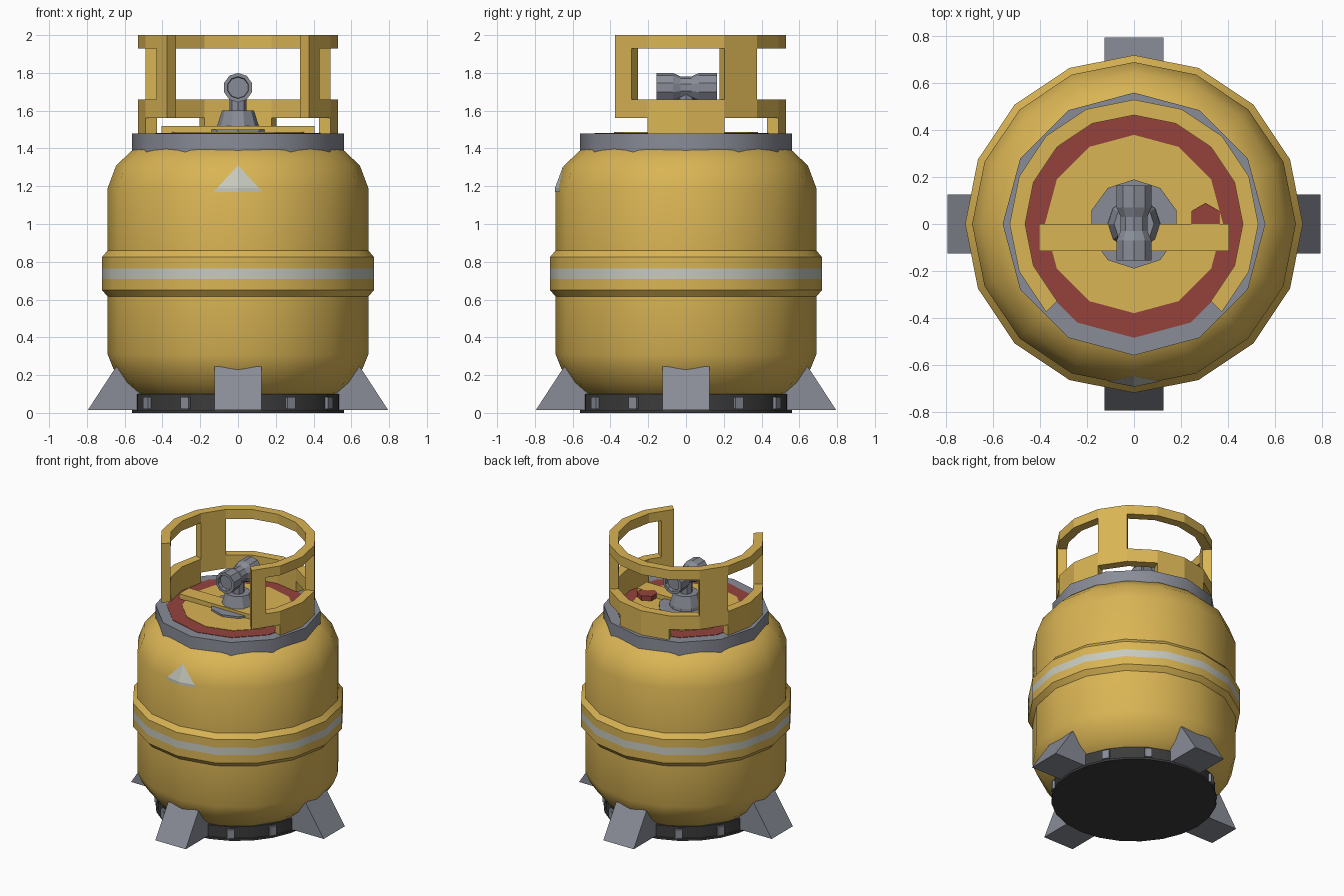
import bpy, bmesh, math
from math import sin, cos, radians
from mathutils import Matrix

if "Cube" in bpy.data.objects:
    bpy.data.objects.remove(bpy.data.objects["Cube"], do_unlink=True)


def material(name, rgb):
    m = bpy.data.materials.new(name)
    m.use_nodes = True
    m.diffuse_color = (*rgb, 1)
    m.node_tree.nodes["Principled BSDF"].inputs["Base Color"].default_value = (*rgb, 1)
    return m


YELLOW = material("yellow paint", (0.70, 0.46, 0.09))
GREY = material("grey metal", (0.25, 0.265, 0.31))
DARK = material("dark rubber", (0.045, 0.045, 0.045))
RED = material("red paint", (0.30, 0.055, 0.045))
LIGHT = material("light reflective", (0.57, 0.59, 0.52))


def finish(bm, name, mats, smooth=None, fix=True):
    if fix:
        bmesh.ops.recalc_face_normals(bm, faces=bm.faces)
    me = bpy.data.meshes.new(name)
    bm.to_mesh(me)
    bm.free()
    for m in mats:
        me.materials.append(m)
    ob = bpy.data.objects.new(name, me)
    bpy.context.collection.objects.link(ob)
    if smooth:
        bpy.ops.object.select_all(action="DESELECT")
        ob.select_set(True)
        bpy.context.view_layer.objects.active = ob
        bpy.ops.object.shade_smooth_by_angle(angle=radians(smooth))
    return ob


def lathe(name, profile, n, mats, smooth=None, rule=None, matrix=None, start=0):
    """Revolve (radius, height) points about z and cap both ends."""
    bm = bmesh.new()
    rings = []
    for r, z in profile:
        angles = [radians(start) + math.tau * i / n for i in range(n)]
        rings.append([bm.verts.new((r * cos(a), r * sin(a), z)) for a in angles])
    for lo, hi in zip(rings, rings[1:]):
        for i in range(n):
            j = (i + 1) % n
            bm.faces.new((lo[i], lo[j], hi[j], hi[i]))
    bm.faces.new(rings[0][::-1])
    bm.faces.new(rings[-1])
    if rule:
        for f in bm.faces:
            f.material_index = rule(f.calc_center_median())
    if matrix:
        bm.transform(matrix)
    return finish(bm, name, mats, smooth)


def prism(name, outline, width, mat, angle=0):
    """Extrude an outline in the (x, z) plane along y, then turn it about z."""
    bm = bmesh.new()
    sides = [[bm.verts.new((x, y, z)) for x, z in outline] for y in (-width / 2, width / 2)]
    bm.faces.new(sides[0])
    bm.faces.new(sides[1][::-1])
    for i in range(len(outline)):
        j = (i + 1) % len(outline)
        bm.faces.new((sides[0][i], sides[0][j], sides[1][j], sides[1][i]))
    bm.transform(Matrix.Rotation(radians(angle), 4, "Z"))
    return finish(bm, name, [mat])


def box(name, x, y, z, mat):
    ob = prism(name, [(x[0], z[0]), (x[1], z[0]), (x[1], z[1]), (x[0], z[1])], y[1] - y[0], mat)
    ob.data.transform(Matrix.Translation((0, (y[0] + y[1]) / 2, 0)))
    return ob


# Tank body with raised belt and reflective stripe
lathe("tank_body",
      [(0.48, 0.07), (0.53, 0.09), (0.61, 0.16), (0.66, 0.235), (0.69, 0.31),
       (0.69, 0.615), (0.72, 0.65), (0.72, 0.71), (0.72, 0.765), (0.72, 0.825), (0.69, 0.86),
       (0.69, 1.19), (0.645, 1.31), (0.56, 1.39), (0.45, 1.43)],
      16, [YELLOW, LIGHT], 38, lambda c: int(0.71 < c.z < 0.765))

# Folded warning triangle on the front
bm = bmesh.new()
rows = [(0.13, 1.17, 0.69), (0.111, 1.19, 0.69), (0, 1.31, 0.645)]
for side in (-1, 1):
    mid = [bm.verts.new((0, -r - 0.004, z)) for _, z, r in rows]
    out = [bm.verts.new((side * x, -r - 0.004 + 0.199 * x, z)) for x, z, r in rows[:2]]
    for face in ((mid[0], out[0], out[1], mid[1]), (mid[1], out[1], mid[2])):
        bm.faces.new(face[::side])
finish(bm, "warning_triangle", [LIGHT], fix=False)

# Top collar and painted lid
lathe("top_collar", [(0.56, 1.36), (0.56, 1.48)], 12, [GREY], 35)
lathe("red_lid_ring", [(0.485, 1.475), (0.485, 1.483)], 12, [RED])
lathe("lid_centre", [(0.38, 1.475), (0.38, 1.486)], 12, [YELLOW])

# Base with lugs and four feet
lathe("base_ring", [(0.56, 0), (0.56, 0.015), (0.55, 0.015), (0.55, 0.10)], 24, [DARK], 20)
for k in range(12):
    if k % 3:
        prism("base_lug", [(0.5, 0.02), (0.565, 0.02), (0.565, 0.085), (0.5, 0.085)],
              0.05, GREY, 30 * k)
for k in range(4):
    prism("foot", [(0.5, 0.015), (0.795, 0.015), (0.645, 0.245), (0.5, 0.12)], 0.25, GREY, 90 * k)

# Guard: a curved wall made of cells, with windows and leg gaps left out
angles = [-45, -33.75] + [-22.5 + 22.5 * i for i in range(11)] + [213.75, 225]
levels = [1.48, 1.56, 1.66, 1.93, 2.0]
cells = set()
for i in range(len(angles) - 1):
    middle = (angles[i] + angles[i + 1]) / 2
    from_back = abs(middle - 90)
    cells |= {(i, 1), (i, 3)}
    if from_back < 22 or 68 < from_back < 112:
        cells.add((i, 0))
    if 45 < from_back < 67 or from_back > 124:
        cells.add((i, 2))


def on_wall(r, a):
    # half steps stay on the flat of the neighbouring side
    if a % 22.5:
        r *= cos(radians(11.25))
    return r * cos(radians(a)), r * sin(radians(a))


bm = bmesh.new()
grid = {(i, j, k): bm.verts.new((*on_wall((0.464, 0.53)[k], a), z))
        for i, a in enumerate(angles) for j, z in enumerate(levels) for k in (0, 1)}
for i, j in cells:
    def corner(di, dj, k):
        return grid[i + di, j + dj, k]
    for k in (0, 1):
        bm.faces.new([corner(0, 0, k), corner(1, 0, k), corner(1, 1, k), corner(0, 1, k)])
    for d in (0, 1):
        if (i + 2 * d - 1, j) not in cells:
            bm.faces.new([corner(d, 0, 0), corner(d, 0, 1), corner(d, 1, 1), corner(d, 1, 0)])
        if (i, j + 2 * d - 1) not in cells:
            bm.faces.new([corner(0, d, 0), corner(0, d, 1), corner(1, d, 1), corner(1, d, 0)])
bmesh.ops.delete(bm, geom=[v for v in bm.verts if not v.link_faces], context="VERTS")
finish(bm, "guard", [YELLOW])

# Cross bar and plug on the lid
box("cross_bar", (-0.405, 0.405), (-0.115, 0), (1.48, 1.52), YELLOW)
lathe("red_plug", [(0.07, 1.48), (0.07, 1.52)], 6, [RED], start=30,
      matrix=Matrix.Translation((0.305, 0.02, 0)))

# Valve: flange, body, stem and horizontal outlet
lathe("valve_flange", [(0.19, 1.48), (0.19, 1.50)], 10, [GREY], start=90)
lathe("valve_body", [(0.115, 1.48), (0.11, 1.52), (0.085, 1.60)], 10, [GREY])
lathe("valve_stem", [(0.045, 1.58), (0.045, 1.70)], 8, [GREY])
lathe("valve_outlet",
      [(0.055, -0.13), (0.058, -0.155), (0.078, -0.155), (0.078, -0.07), (0.06, -0.03),
       (0.06, 0.03), (0.078, 0.07), (0.078, 0.165), (0.058, 0.165), (0.055, 0.14)],
      10, [GREY], start=90,
      matrix=Matrix.Translation((0, 0, 1.722)) @ Matrix.Rotation(radians(-90), 4, "X"))
